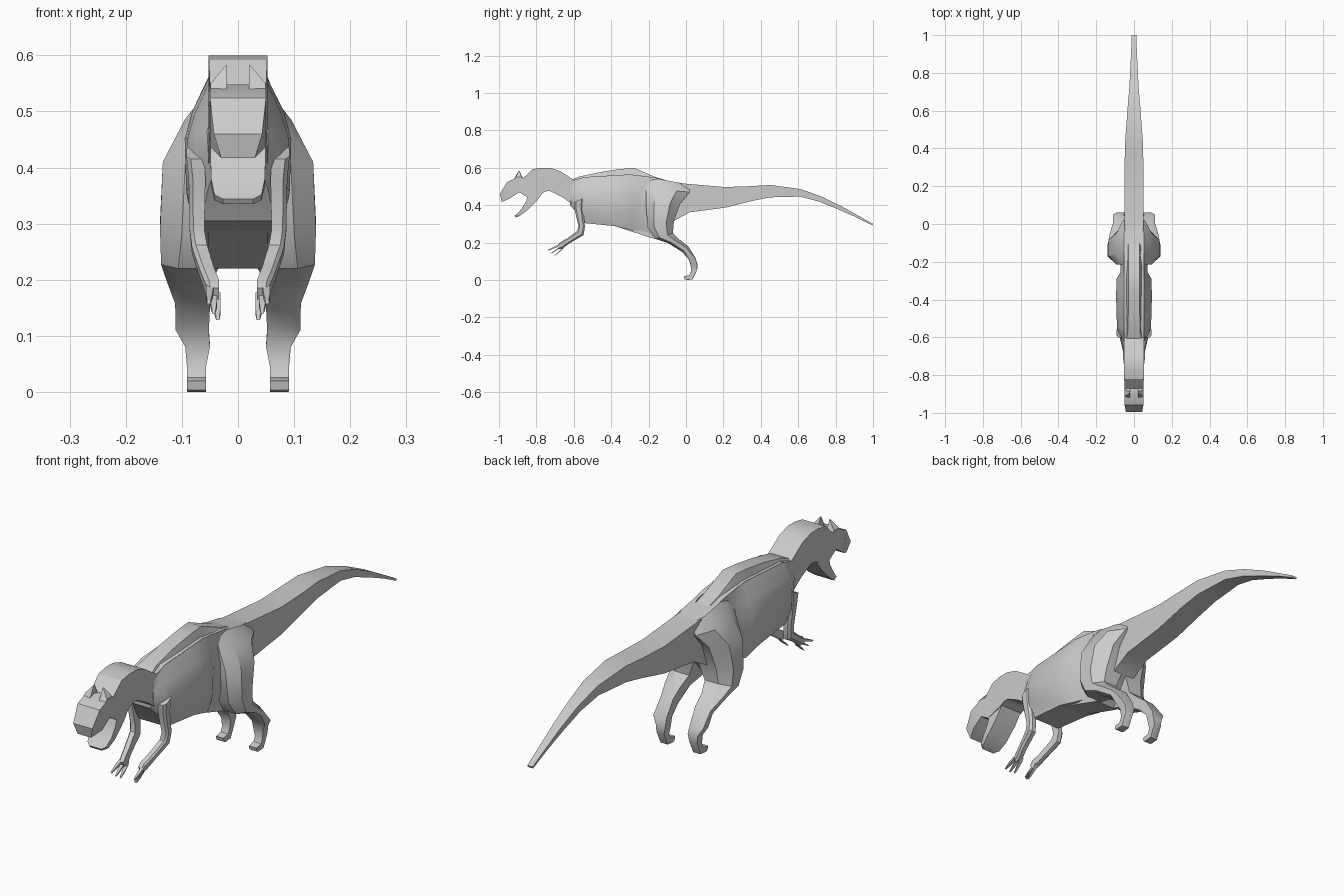
import bpy, bmesh, math
from mathutils import Vector


def loft(name, rings, mirror=False, angle=30):
    """Skin a list of equal-length point rings, cap both ends."""
    bm = bmesh.new()
    vr = [[bm.verts.new(p) for p in r] for r in rings]
    n = len(vr[0])
    for a, b in zip(vr, vr[1:]):
        for i in range(n):
            j = (i + 1) % n
            bm.faces.new((a[i], a[j], b[j], b[i]))
    bm.faces.new(vr[0])
    bm.faces.new(vr[-1])
    bmesh.ops.recalc_face_normals(bm, faces=bm.faces)
    me = bpy.data.meshes.new(name)
    bm.to_mesh(me)
    bm.free()
    ob = bpy.data.objects.new(name, me)
    bpy.context.collection.objects.link(ob)
    if mirror:
        ob.modifiers.new("mirror", 'MIRROR')
    bpy.ops.object.select_all(action='DESELECT')
    ob.select_set(True)
    bpy.context.view_layer.objects.active = ob
    bpy.ops.object.shade_smooth_by_angle(angle=math.radians(angle))
    return ob


def slab(yt, zt, yb, zb, w, wb=None):
    """Box section: top edge and bottom edge with half widths."""
    wb = w if wb is None else wb
    return [(-w, yt, zt), (w, yt, zt), (wb, yb, zb), (-wb, yb, zb)]


def limb(yf, zf, yb, zb, xi, xo, c=0.3, ci=0.0):
    """Limb section between a front and back point, outer corners cut."""
    f, b = Vector((0, yf, zf)), Vector((0, yb, zb))
    d = xo - xi
    pts = [(0, xi), (0, xi + d * (1 - c)), (c * .8, xo), (1 - c, xo),
           (1, xi + d * (1 - c * 1.3)), (1, xi)]
    return [tuple(f.lerp(b, t) + Vector((x, 0, 0))) for t, x in pts]


# head, neck, body core and tail
core = [
    (-.995, .46, -.985, .417, .043, .03), (-.957, .524, -.94, .437, .05),
    (-.90, .548, -.893, .47, .05), (-.87, .545, -.85, .444, .05),
    (-.82, .592, -.775, .462, .052), (-.775, .6, -.75, .474, .053),
    (-.727, .6, -.727, .476, .053), (-.674, .583, -.663, .444, .053),
    (-.60, .535, -.60, .40, .053), (-.54, .55, -.54, .31, .053),
    (-.38, .56, -.38, .288, .053), (-.30, .565, -.30, .262, .053),
    (-.166, .548, -.17, .22, .052), (-.064, .52, -.064, .316, .05),
    (.02, .513, .02, .362, .05), (.21, .497, .21, .387, .05),
    (.35, .502, .35, .422, .049), (.45, .508, .45, .442, .046),
    (.61, .487, .61, .446, .034), (.72, .448, .71, .42, .025),
    (.83, .395, .82, .375, .019), (.92, .345, .915, .333, .015),
    (1.0, .3, .997, .292, .012)]
loft("body_core", [slab(*s) for s in core])

# open lower jaw
jaw = [(-.845, .46, -.765, .468, .049), (-.855, .42, -.80, .42, .049),
       (-.88, .38, -.855, .367, .048), (-.905, .352, -.89, .342, .042),
       (-.916, .344, -.91, .335, .027)]
loft("lower_jaw", [slab(*s) for s in jaw])

# brow horns
loft("brow_horn", [
    [(.02, -.925, .53), (.05, -.925, .53), (.05, -.865, .535), (.02, -.865, .535)],
    [(.02, -.91, .556), (.049, -.91, .55), (.049, -.878, .55), (.02, -.878, .556)],
    [(.02, -.896, .583), (.023, -.896, .581), (.023, -.89, .581), (.02, -.89, .583)]],
    True, 10)

# raised ridge along the back
ridge = [(-.61, .537, .04), (-.57, .553, .032), (-.46, .577, .03),
         (-.36, .592, .03), (-.278, .6, .03), (-.166, .552, .03), (-.06, .519, .03)]
loft("back_ridge", [slab(y, z, y, .51, w, .054) for y, z, w in ridge])

# rib cage
ribs = []
for y, w, top, bot in [(-.62, .055, .51, .40), (-.585, .075, .53, .36),
                       (-.55, .09, .55, .305), (-.38, .095, .56, .288),
                       (-.29, .092, .563, .265), (-.255, .072, .56, .265),
                       (-.19, .072, .55, .25)]:
    h = top - bot
    half = [(min(.052, w), top), (w * .86, top - h * .22), (w, top - h * .4),
            (w * .97, bot + h * .25), (w * .72, bot)]
    ribs.append([(x, y, z) for x, z in half] + [(-x, y, z) for x, z in half[::-1]])
loft("rib_cage", ribs)

# hind leg from hip to curled toe
leg = [(-.2, .55, .02, .51, 0, .052), (-.215, .49, .02, .47, 0, .095),
       (-.215, .41, -.03, .41, 0, .134), (-.205, .28, -.065, .315, .01, .139),
       (-.165, .22, -.07, .25, .035, .137), (-.096, .197, -.03, .212, .048, .128),
       (-.02, .15, .012, .18, .05, .112), (.015, .11, .052, .115, .052, .111),
       (.025, .08, .061, .085, .05, .094), (.027, .045, .06, .055, .057, .091),
       (.018, .026, .035, .003, .057, .091), (0, .022, .003, 0, .057, .091),
       (-.012, .02, -.008, .004, .057, .091)]
loft("hind_leg", [limb(*s, .3 if k < 7 else .04) for k, s in enumerate(leg)], True)

# arm
arm = [(-.60, .415, -.545, .44, .06, .092), (-.597, .38, -.55, .38, .058, .088),
       (-.575, .29, -.54, .285, .06, .086), (-.582, .262, -.548, .24, .055, .082),
       (-.635, .223, -.62, .198, .043, .068), (-.675, .2, -.66, .168, .034, .058),
       (-.688, .185, -.678, .165, .034, .054)]
loft("arm", [limb(*s, .25) for s in arm], True)

# three fingers
for k, (x, y, z) in enumerate([(.052, -.738, .16), (.043, -.722, .143), (.036, -.702, .131)]):
    base = Vector((.05 - .006 * k, -.672 + .008 * k, .188 - .009 * k))
    tip = Vector((x, y, z))
    rings = []
    for t, r in [(0, .007), (.6, .006), (1, .003)]:
        c = base.lerp(tip, t)
        rings.append([tuple(c + Vector((r * a, r * b * .6, r * b)))
                      for a, b in [(-1, -1), (1, -1), (1, 1), (-1, 1)]])
    loft(f"finger_{k + 1}", rings, True)
